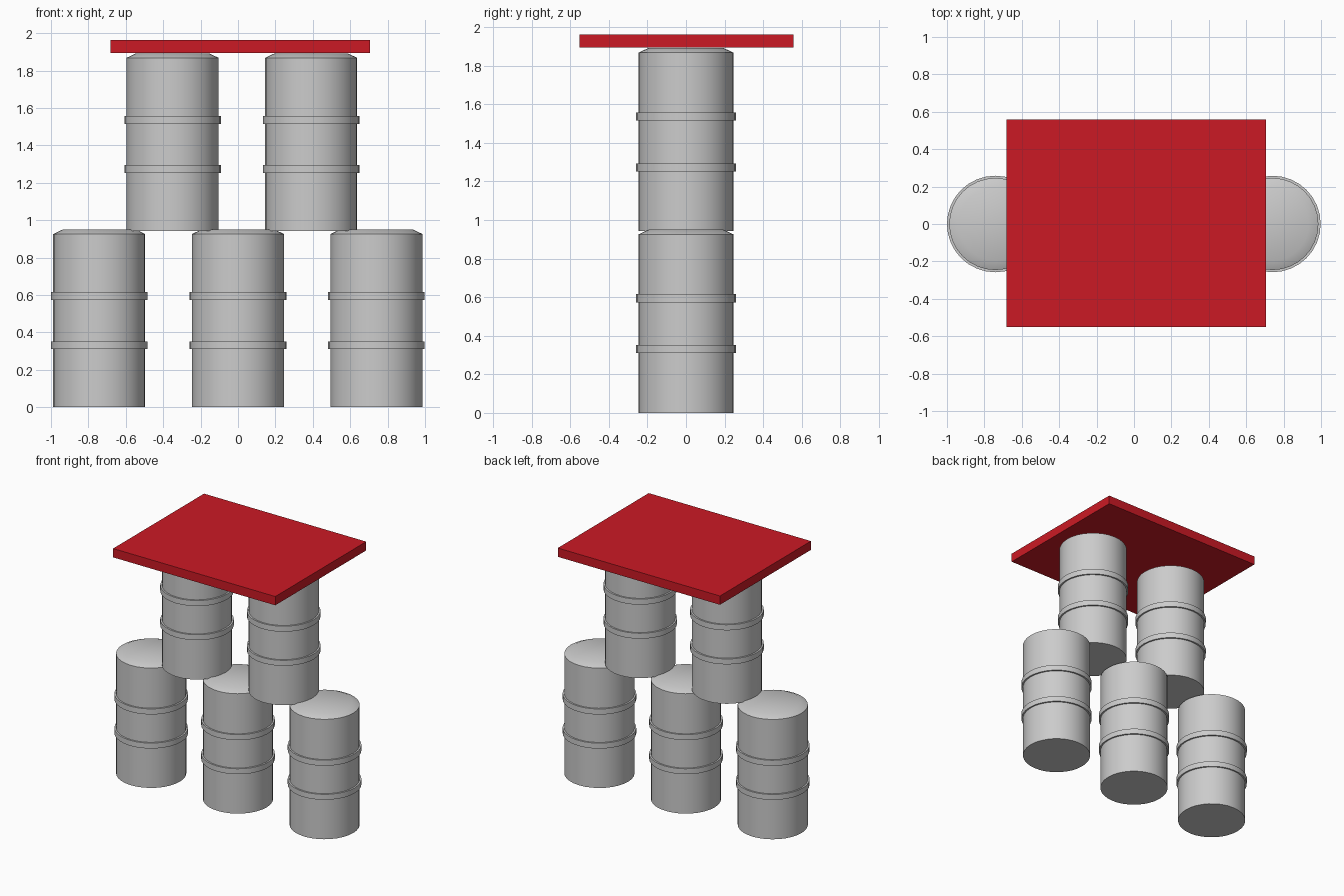
import bpy, bmesh
from math import cos, sin, tau, radians

if "Cube" in bpy.data.objects:
    bpy.data.objects.remove(bpy.data.objects["Cube"])

SIDES = 32


def finish(bm, name, location):
    bmesh.ops.recalc_face_normals(bm, faces=bm.faces)
    mesh = bpy.data.meshes.new(name)
    bm.to_mesh(mesh)
    bm.free()
    obj = bpy.data.objects.new(name, mesh)
    obj.location = location
    bpy.context.collection.objects.link(obj)
    return obj


def lathe(name, profile, location):
    """Revolve (radius, z) points about z and cap both ends."""
    bm = bmesh.new()
    rings = [[bm.verts.new((r * cos(tau * i / SIDES), r * sin(tau * i / SIDES), z))
              for i in range(SIDES)] for r, z in profile]
    for a, b in zip(rings, rings[1:]):
        for i in range(SIDES):
            j = (i + 1) % SIDES
            bm.faces.new((a[i], a[j], b[j], b[i]))
    bm.faces.new(rings[0][::-1])
    bm.faces.new(rings[-1])
    obj = finish(bm, name, location)
    bpy.context.view_layer.objects.active = obj
    obj.select_set(True)
    bpy.ops.object.shade_smooth_by_angle(angle=radians(30))
    obj.select_set(False)
    return obj


# Barrel outline: flat base, two raised hoops, gently bevelled lid
R, HOOP = 0.246, 0.258
barrel = [(R, 0)]
for low, high in ((0.31, 0.352), (0.573, 0.616)):
    barrel += [(R, low), (HOOP, low), (HOOP, high), (R, high)]
barrel += [(R, 0.926), (0.195, 0.95)]

# Three barrels below, two stacked across the gaps
for i, x in enumerate((-0.742, 0.0, 0.74)):
    lathe(f"lower_barrel_{i + 1}", barrel, (x, 0, 0))
for i, x in enumerate((-0.35, 0.391)):
    lathe(f"upper_barrel_{i + 1}", barrel, (x, 0, 0.942))

# Red board on top
bm = bmesh.new()
bmesh.ops.create_cube(bm, size=1)
bmesh.ops.scale(bm, vec=(1.386, 1.11, 0.068), verts=bm.verts)
board = finish(bm, "top_board", (0.012, 0.003, 1.928))
red = bpy.data.materials.new("red_paint")
red.diffuse_color = (0.6, 0.01, 0.018, 1)
red.use_nodes = True
red.node_tree.nodes["Principled BSDF"].inputs["Base Color"].default_value = red.diffuse_color
board.data.materials.append(red)
